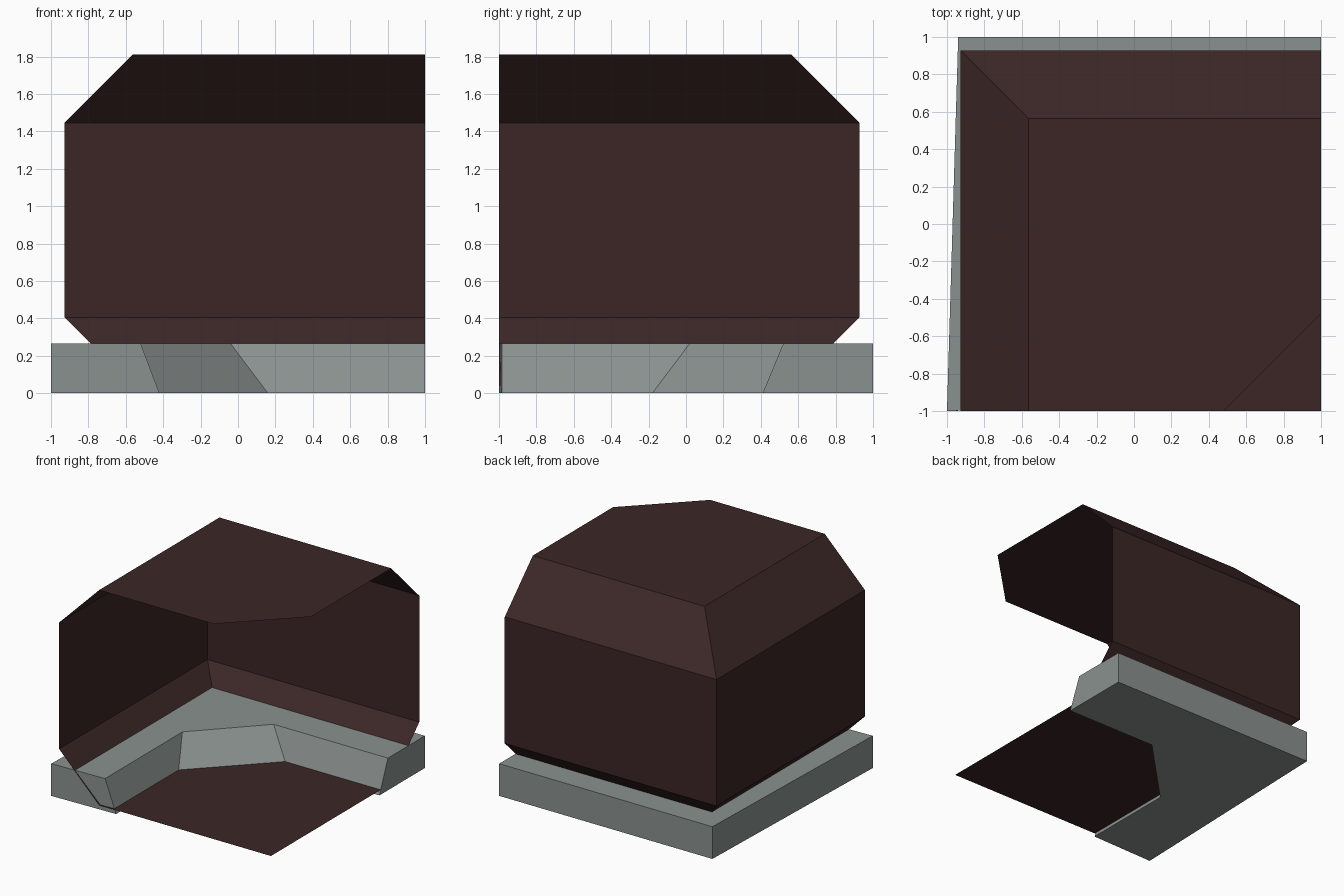
import bpy, bmesh

if "Cube" in bpy.data.objects:
    bpy.data.objects.remove(bpy.data.objects["Cube"])

def material(name, rgb):
    m = bpy.data.materials.new(name)
    m.diffuse_color = (*rgb, 1)
    m.use_nodes = True
    m.node_tree.nodes["Principled BSDF"].inputs["Base Color"].default_value = m.diffuse_color
    return m

DARK = material("dark_brown", (0.045, 0.0195, 0.0195))
GREY = material("stone_grey", (0.255, 0.285, 0.275))

def finish(bm, name, mat):
    me = bpy.data.meshes.new(name)
    bm.to_mesh(me)
    bm.free()
    me.materials.append(mat)
    ob = bpy.data.objects.new(name, me)
    bpy.context.collection.objects.link(ob)
    return ob

# Chamfered corner shell: a wall profile (reach, height) mitred round the corner
Z0, Z1, CH, R = 0.04, 1.81, 0.365, 0.928
profile = [(R - CH, Z0), (R, Z0 + CH), (R, Z1 - CH), (R - CH, Z1)]
bm = bmesh.new()
rows = [[bm.verts.new(p) for p in ((-r, -1, z), (-r, r, z), (1, r, z))]
        for r, z in profile]
for lo, hi in zip(rows, rows[1:]):
    for i in range(2):
        bm.faces.new((lo[i], hi[i], hi[i + 1], lo[i + 1]))

# Floor keeps its front corner, roof has it cut off diagonally
floor_corner = bm.verts.new((1, -1, Z0))
bm.faces.new(rows[0] + [floor_corner])
roof_cut = [bm.verts.new((1, -0.48, Z1)), bm.verts.new((0.48, -1, Z1))]
bm.faces.new((rows[-1] + roof_cut)[::-1])
bmesh.ops.recalc_face_normals(bm, faces=bm.faces[:])
finish(bm, "corner_shell", DARK)

# Stone base: L-shaped plinth with a sloping inner side
H = 0.265
outer = [(-1, -1), (-0.94, 1), (1, 1)]
inner_top = [(1, 0.52), (-0.04, 0.52), (-0.52, 0.02), (-0.52, -0.985)]
inner_low = [(1, 0.41), (0.16, 0.41), (-0.42, -0.18), (-0.42, -0.985)]
bm = bmesh.new()
low = [bm.verts.new((x, y, 0)) for x, y in outer + inner_low]
top = [bm.verts.new((x, y, H)) for x, y in outer + inner_top]
bm.faces.new(low)
bm.faces.new(top[::-1])
n = len(low)
for i in range(n):
    j = (i + 1) % n
    bm.faces.new((low[i], top[i], top[j], low[j]))
bmesh.ops.recalc_face_normals(bm, faces=bm.faces[:])
finish(bm, "stone_base", GREY)
